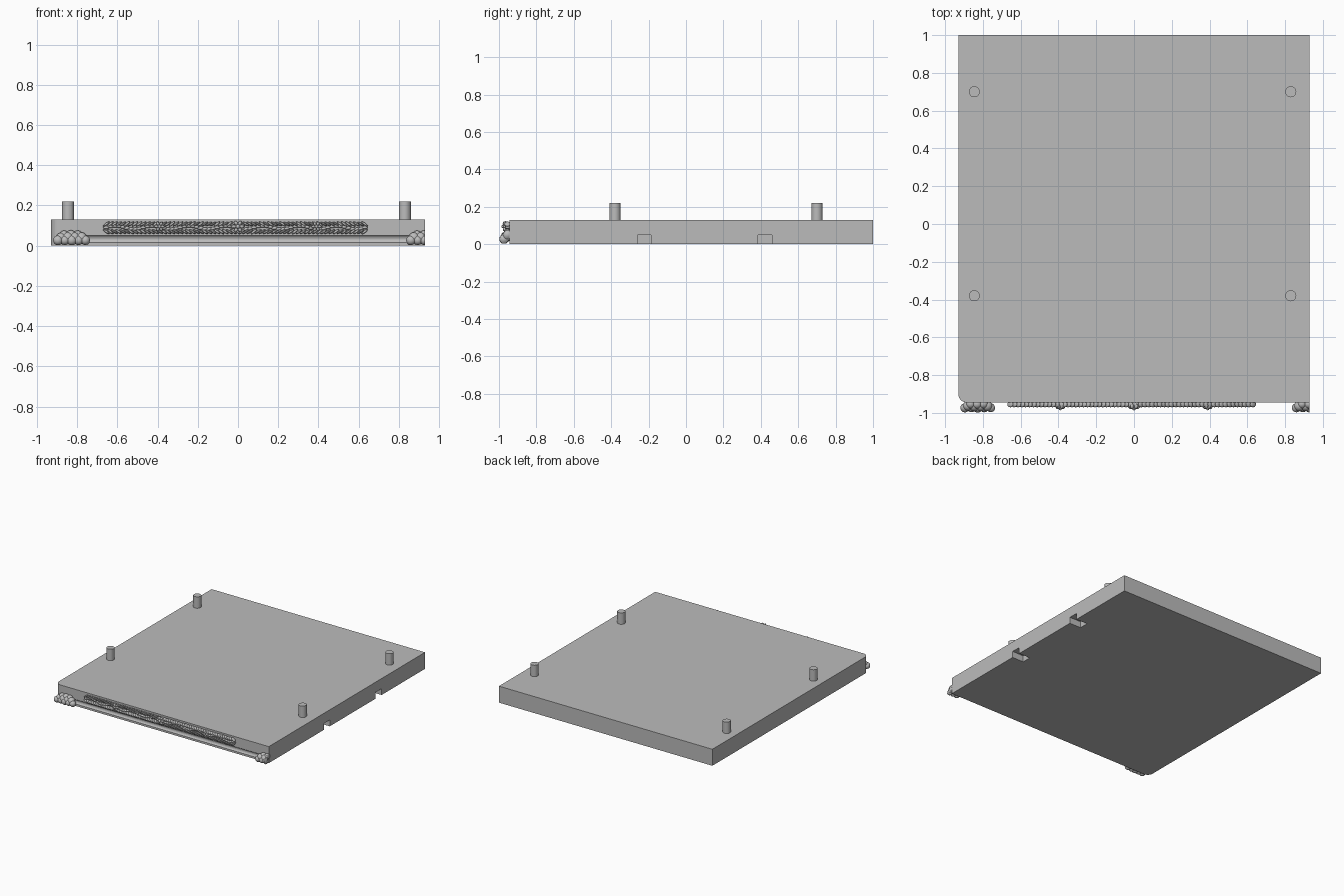
import bpy, bmesh, math, random
from mathutils import Matrix, Vector

random.seed(4)
cube = bpy.data.objects.get("Cube")
if cube:
    bpy.data.objects.remove(cube, do_unlink=True)

grey = bpy.data.materials.new("plain_grey")
grey.use_nodes = True
tone = (0.5, 0.5, 0.5, 1)
grey.diffuse_color = tone
grey.node_tree.nodes["Principled BSDF"].inputs["Base Color"].default_value = tone

SIDE, FRONT, TOP = 0.93, -0.945, 0.13


def finish(bm, name, smooth=False):
    bmesh.ops.recalc_face_normals(bm, faces=bm.faces)
    for f in bm.faces:
        f.smooth = smooth
    mesh = bpy.data.meshes.new(name)
    bm.to_mesh(mesh)
    bm.free()
    mesh.materials.append(grey)
    obj = bpy.data.objects.new(name, mesh)
    bpy.context.collection.objects.link(obj)
    return obj


def box(name, lo, hi):
    bm = bmesh.new()
    lo, hi = Vector(lo), Vector(hi)
    size = Matrix.Diagonal((*(hi - lo), 1))
    bmesh.ops.create_cube(bm, size=1, matrix=Matrix.Translation((lo + hi) / 2) @ size)
    return finish(bm, name)


def cylinder(name, radius, length, matrix, segments=32):
    bm = bmesh.new()
    bmesh.ops.create_cone(bm, cap_ends=True, segments=segments, radius1=radius,
                          radius2=radius, depth=length, matrix=matrix)
    return finish(bm, name)


def blob(bm, place, size, turn=0, detail=2):
    # squashed ball, turned within the front plane
    m = Matrix.Translation(place) @ Matrix.Rotation(turn, 4, 'Y') @ Matrix.Diagonal((*size, 1))
    bmesh.ops.create_icosphere(bm, subdivisions=detail, radius=1, matrix=m)


def cut(target, cutter):
    mod = target.modifiers.new("cut", 'BOOLEAN')
    mod.operation, mod.solver, mod.object = 'DIFFERENCE', 'EXACT', cutter
    bpy.context.view_layer.objects.active = target
    bpy.ops.object.modifier_apply(modifier=mod.name)
    bpy.data.objects.remove(cutter, do_unlink=True)


# Slab with one rounded front corner
r = 0.045
outline = [(SIDE, FRONT), (SIDE, 1), (-SIDE, 1)]
for i in range(9):
    a = math.pi + i * math.pi / 16
    outline.append((-SIDE + r + r * math.cos(a), FRONT + r + r * math.sin(a)))
bm = bmesh.new()
base = bm.faces.new([bm.verts.new((x, y, 0)) for x, y in outline])
up = bmesh.ops.extrude_face_region(bm, geom=[base])
bmesh.ops.translate(bm, vec=(0, 0, TOP),
                    verts=[v for v in up["geom"] if isinstance(v, bmesh.types.BMVert)])
slab = finish(bm, "slab")

# Cove along the front and two notches under the right edge
cut(slab, cylinder("cove_cutter", 0.02, 1.74,
                   Matrix.Translation((0.01, FRONT - 0.01, 0.033)) @ Matrix.Rotation(math.pi / 2, 4, 'Y')))
for y in (-0.223, 0.423):
    cut(slab, box("notch_cutter", (0.83, y - 0.037, -0.1), (1.1, y + 0.037, 0.05)))

# Pegs on the top
for x in (-0.845, 0.83):
    for y in (-0.38, 0.7):
        peg = cylinder("peg", 0.029, 0.1, Matrix.Translation((x, y, 0.17)))

# Ball clusters at the front corners
def cluster(name, start, count):
    bm = bmesh.new()
    for row in range(3):
        for i in range(count - row):
            size = 0.026 + random.uniform(-0.003, 0.003)
            x = start + i * 0.034 + row * 0.015
            blob(bm, (x, -0.973 + row * 0.01, 0.027 + row * 0.012), (size,) * 3, detail=3)
    for v in bm.verts:
        v.co.y = max(v.co.y, -1)
        v.co.z = max(v.co.z, 0.003)
    cutoff = bmesh.ops.bisect_plane(bm, geom=bm.verts[:] + bm.edges[:] + bm.faces[:],
                                    plane_co=(SIDE, 0, 0), plane_no=(1, 0, 0), clear_outer=True)
    rim = [e for e in cutoff["geom_cut"] if isinstance(e, bmesh.types.BMEdge)]
    if rim:
        bmesh.ops.holes_fill(bm, edges=rim)
    return finish(bm, name, True)


balls_left = cluster("right_ball_cluster", -0.895, 5)
balls_right = cluster("left_ball_cluster", 0.86, 4)

# Carved garland: a wavy stem with leaves along both sides
bm = bmesh.new()
count = 64
for i in range(count):
    t = i / (count - 1)
    x = -0.655 + t * 1.285
    wave = math.sin(t * math.pi * 14)
    z = 0.09 + 0.008 * wave
    blob(bm, (x, FRONT - 0.008, z), (0.016, 0.014, 0.008), 0.3 * wave)
    for side in (-1, 1):
        tilt = side * (0.5 + 0.2 * random.random())
        lean = 1 if x < 0 else -1
        blob(bm, (x, FRONT - 0.01, 0.089 + side * 0.019),
             (0.02, 0.016, 0.006), -tilt * lean)
# Flowers on the garland
for x, size in ((-0.39, 0.8), (0, 1), (0.39, 0.8)):
    blob(bm, (x, FRONT - 0.03, 0.095), (0.011 * size, 0.012, 0.011 * size))
    for k in range(6):
        a = k * math.pi / 3
        blob(bm, (x + 0.019 * size * math.cos(a), FRONT - 0.02, 0.095 + 0.019 * size * math.sin(a)),
             (0.013 * size, 0.015, 0.009 * size), -a)
finish(bm, "garland", True)
